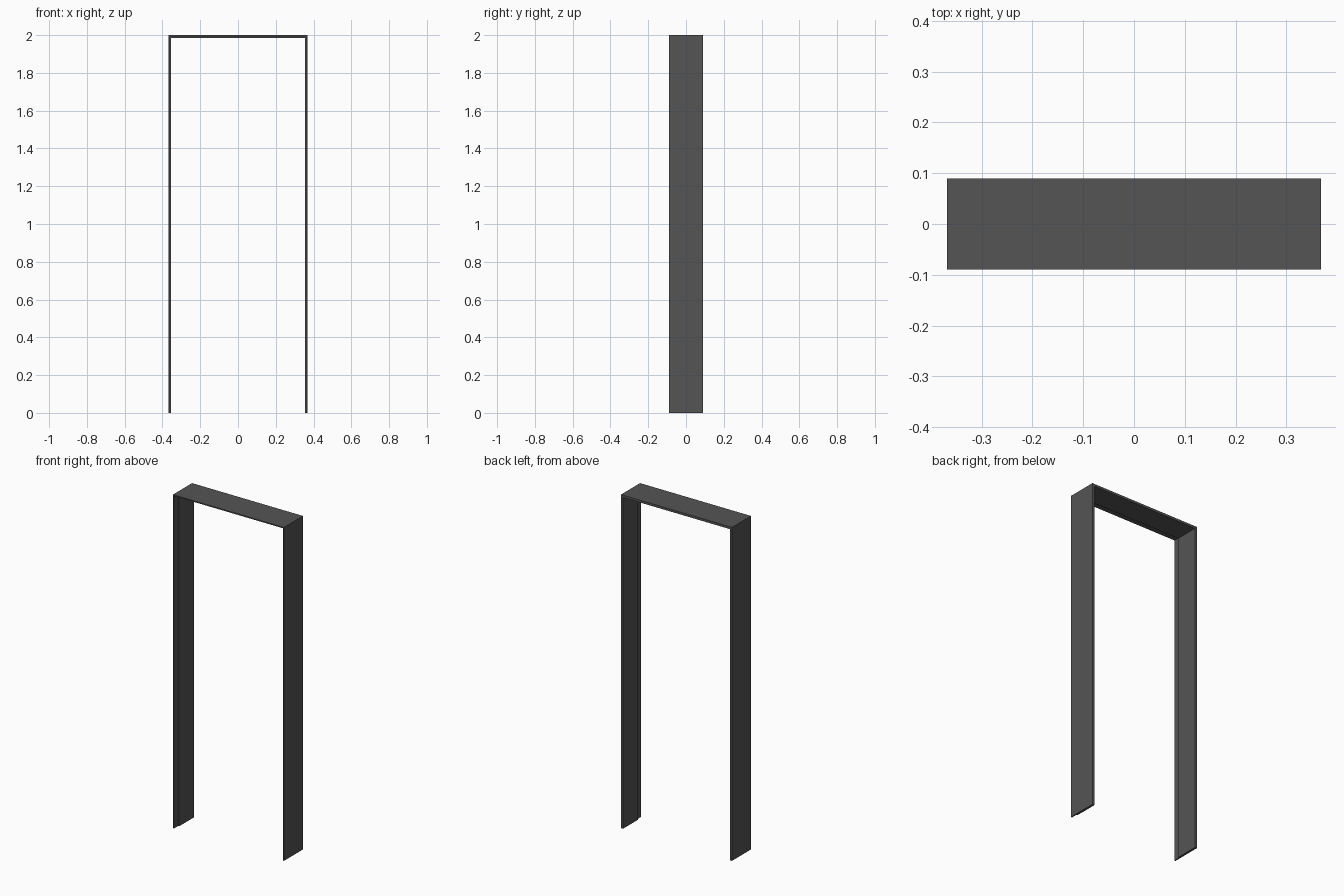
import bpy, bmesh

if "Cube" in bpy.data.objects:
    bpy.data.objects.remove(bpy.data.objects["Cube"])

W, H, D = 0.368, 2.0, 0.09      # half width, height, half depth
THICK, THIN, STEP = 0.014, 0.007, -0.052

# Rebated cross-section: (distance inward from outer face, y)
profile = [(0, -D), (THIN, -D), (THIN, STEP), (THICK, STEP), (THICK, D), (0, D)]

# Mitred sweep up one jamb, across the head and down the other jamb
bm = bmesh.new()
rings = []
for side, top in ((-1, False), (-1, True), (1, True), (1, False)):
    rings.append([bm.verts.new((side * (W - d), y, H - d if top else 0))
                  for d, y in profile])
n = len(profile)
for a, b in zip(rings, rings[1:]):
    for i in range(n):
        j = (i + 1) % n
        bm.faces.new((a[i], a[j], b[j], b[i]))

# Jamb feet
bm.faces.new(rings[0])
bm.faces.new(rings[-1])
bmesh.ops.recalc_face_normals(bm, faces=bm.faces)

mesh = bpy.data.meshes.new("door_frame")
bm.to_mesh(mesh)
bm.free()
frame = bpy.data.objects.new("door_frame", mesh)
bpy.context.collection.objects.link(frame)

# Dark grey paint
mat = bpy.data.materials.new("dark_grey")
mat.diffuse_color = (0.09, 0.09, 0.09, 1)
mat.use_nodes = True
mat.node_tree.nodes["Principled BSDF"].inputs["Base Color"].default_value = mat.diffuse_color
mesh.materials.append(mat)
